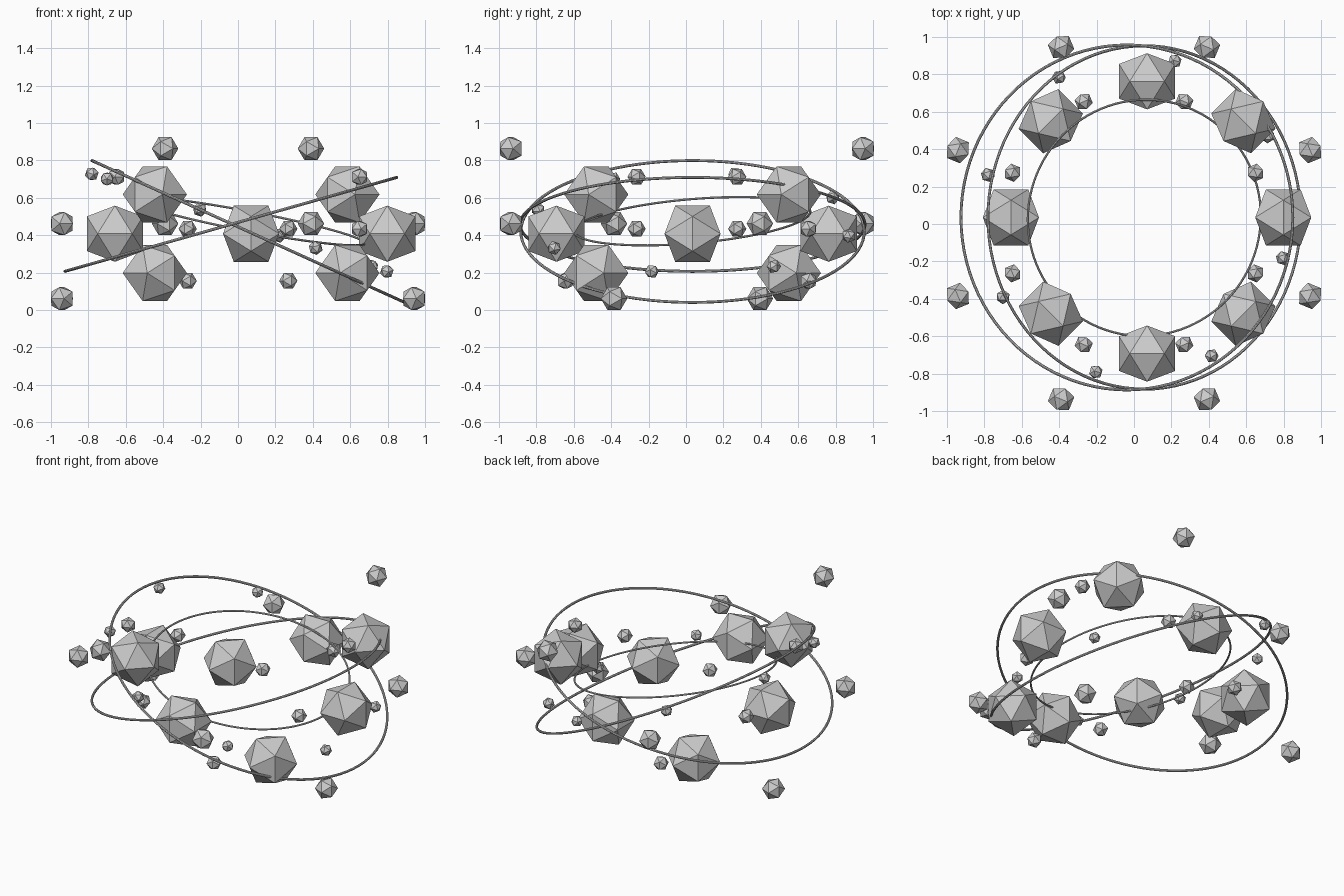
import bpy, bmesh
from math import sin, cos, pi, radians
from mathutils import Vector, Matrix

if "Cube" in bpy.data.objects:
    bpy.data.objects.remove(bpy.data.objects["Cube"])

PHI = (1 + 5 ** 0.5) / 2


def gem_mesh(name, half):
    """Flat icosahedron whose extent along each axis is +-half."""
    bm = bmesh.new()
    k = half / PHI
    for a in (-1, 1):
        for b in (-PHI, PHI):
            for co in ((0, a, b), (a, b, 0), (b, 0, a)):
                bm.verts.new(Vector(co) * k)
    bmesh.ops.convex_hull(bm, input=bm.verts[:])
    bmesh.ops.recalc_face_normals(bm, faces=bm.faces[:])
    me = bpy.data.meshes.new(name)
    bm.to_mesh(me)
    bm.free()
    return me


def gem_ring(name, half, radius, start, center, lift, tilt=0.0):
    """Eight gems around a circle, lift(k) raises each one."""
    me = gem_mesh(name, half)
    base = Matrix.Translation(center) @ Matrix.Rotation(radians(tilt), 4, 'Y')
    for k in range(8):
        ang = radians(start + 45 * k)
        ob = bpy.data.objects.new(f"{name}_{k + 1}", me)
        ob.matrix_world = (base
                           @ Matrix.Translation((radius * cos(ang), radius * sin(ang), lift(k)))
                           @ Matrix.Rotation(ang, 4, 'Z'))
        bpy.context.collection.objects.link(ob)


def orbit(name, center, radius, minor, normal):
    """Thin hoop facing along normal."""
    bpy.ops.mesh.primitive_torus_add(major_radius=radius, minor_radius=minor,
                                     major_segments=96, minor_segments=8, location=center)
    ob = bpy.context.object
    ob.name = name
    ob.rotation_mode = 'QUATERNION'
    ob.rotation_quaternion = Vector((0, 0, 1)).rotation_difference(Vector(normal))
    bpy.ops.object.shade_smooth_by_angle()


# Gems, from largest to smallest
gem_ring("large_gem", 0.15, 0.728, 0, (0.07, 0.035, 0.408), lambda k: 0.21 * sin(k * pi / 2))
gem_ring("outer_gem", 0.061, 1.019, 22.5, (0, 0.005, 0.462), lambda k: 0.401 * sin(k * pi / 2))
gem_ring("inner_gem", 0.042, 0.703, 22.5, (0, 0.005, 0.434), lambda k: 0.278 * cos(k * pi / 2))
gem_ring("tiny_gem", 0.033, 0.86, 30, (0.007, 0.04, 0.467), lambda k: 0, tilt=18.3)

# Tilted orbit hoops
a, b = radians(24.4), radians(-15.8)
orbit("steep_hoop", (0.055, 0.035, 0.42), 0.918, 0.008, (sin(a), 0, cos(a)))
orbit("wide_hoop", (-0.038, 0.035, 0.458), 0.922, 0.008, (sin(b), 0, cos(b)))
orbit("inner_hoop", (0.055, 0.033, 0.475), 0.634, 0.006, (0.19, -0.085, 1))
